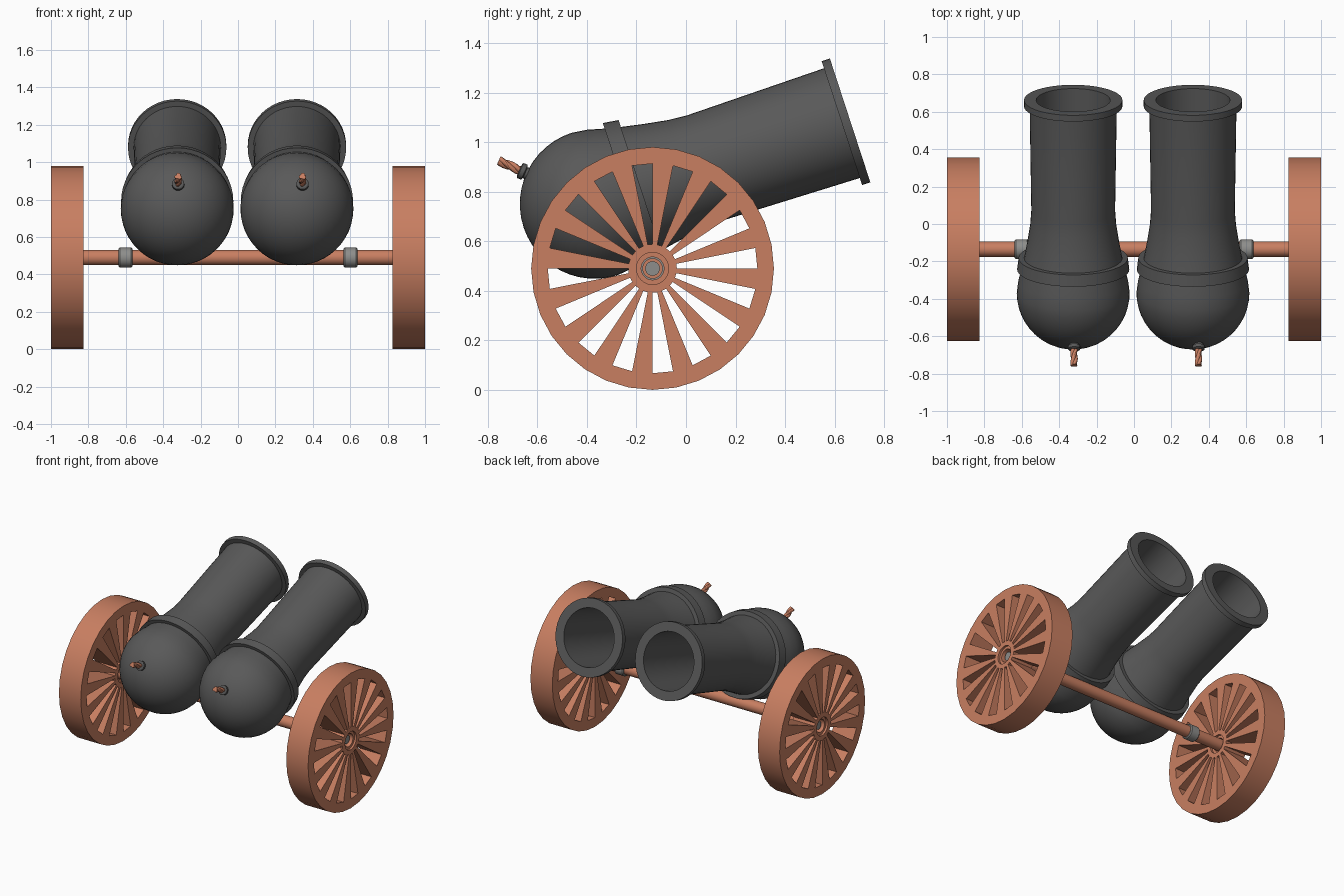
import bpy, bmesh
from math import sin, cos, pi, radians
from mathutils import Vector, Matrix

if "Cube" in bpy.data.objects:
    bpy.data.objects.remove(bpy.data.objects["Cube"])


def material(name, rgb):
    m = bpy.data.materials.new(name)
    m.diffuse_color = (*rgb, 1)
    m.use_nodes = True
    m.node_tree.nodes["Principled BSDF"].inputs["Base Color"].default_value = m.diffuse_color
    return m


COPPER = material("copper_wood", (0.58, 0.21, 0.12))
IRON = material("dark_iron", (0.10, 0.10, 0.10))
STEEL = material("light_iron", (0.27, 0.27, 0.26))


def finish(name, bm, mat):
    bmesh.ops.remove_doubles(bm, verts=bm.verts, dist=1e-5)
    bmesh.ops.recalc_face_normals(bm, faces=bm.faces)
    me = bpy.data.meshes.new(name)
    bm.to_mesh(me)
    bm.free()
    ob = bpy.data.objects.new(name, me)
    bpy.context.collection.objects.link(ob)
    me.materials.append(mat)
    bpy.ops.object.select_all(action='DESELECT')
    ob.select_set(True)
    bpy.context.view_layer.objects.active = ob
    bpy.ops.object.shade_smooth_by_angle(angle=radians(30))
    return ob


def lathe(name, profile, origin, axis, mat, seg=32, closed=False):
    """Spin (distance, radius) points around an axis."""
    q = Vector(axis).normalized().to_track_quat('Z', 'Y').to_matrix().to_4x4()
    mx = Matrix.Translation(origin) @ q
    bm = bmesh.new()
    rings = [[bm.verts.new(mx @ Vector((r * cos(2 * pi * i / seg), r * sin(2 * pi * i / seg), d)))
              for i in range(seg)] for d, r in profile]
    pairs = list(zip(rings, rings[1:]))
    if closed:
        pairs.append((rings[-1], rings[0]))
    for a, b in pairs:
        for i in range(seg):
            j = (i + 1) % seg
            bm.faces.new((a[i], a[j], b[j], b[i]))
    return finish(name, bm, mat)


def rod(name, length, r, origin, axis, mat, seg=24):
    return lathe(name, [(0, 0), (0, r), (length, r), (length, 0)], origin, axis, mat, seg)


AY, AZ = -0.135, 0.49


def wheel(name, x0, x1):
    """Rim, 16 spokes and hub cut from one 32-sided disc."""
    n, radii = 32, (0.065, 0.098, 0.423, 0.49)
    bm = bmesh.new()
    v = {(k, r, i): bm.verts.new((x, AY + R * cos(2 * pi * i / n), AZ + R * sin(2 * pi * i / n)))
         for k, x in enumerate((x0, x1)) for r, R in enumerate(radii) for i in range(n)}

    def solid(r, i):
        return 0 <= r < 3 and not (r == 1 and i % 2 == 0)

    for r in range(3):
        for i in range(n):
            if not solid(r, i):
                continue
            j = (i + 1) % n
            c = [(r, i), (r + 1, i), (r + 1, j), (r, j)]
            for k in (0, 1):
                bm.faces.new([v[(k, *p)] for p in c])
            nbrs = [(r, (i - 1) % n), (r + 1, i), (r, j), (r - 1, i)]
            for e, nb in enumerate(nbrs):
                if not solid(*nb):
                    a, b = c[e], c[(e + 1) % 4]
                    bm.faces.new((v[(0, *a)], v[(0, *b)], v[(1, *b)], v[(1, *a)]))
    return finish(name, bm, COPPER)


def rope(name, origin, axis, length, mat):
    """Twisted three-strand fuse cord."""
    q = Vector(axis).normalized().to_track_quat('Z', 'Y').to_matrix().to_4x4()
    mx = Matrix.Translation(origin) @ q
    bm = bmesh.new()
    rings = []
    for s in range(17):
        t = s / 16
        rings.append([bm.verts.new(mx @ Vector((r * cos(a), r * sin(a), t * length)))
                      for i in range(18)
                      for a in [2 * pi * i / 18 + 3.5 * t]
                      for r in [0.013 + 0.007 * abs(cos(1.5 * 2 * pi * i / 18))]])
    for a, b in zip(rings, rings[1:]):
        for i in range(18):
            j = (i + 1) % 18
            bm.faces.new((a[i], a[j], b[j], b[i]))
    bm.faces.new(rings[0])
    bm.faces.new(rings[-1])
    return finish(name, bm, mat)


# barrel profile measured back from the muzzle face
tilt = radians(18.1)
barrel_axis = (0, cos(tilt), sin(tilt))
C, R = -1.085, 0.302
dome = [(C - R * cos(a), R * sin(a)) for a in [k * pi / 24 for k in range(13)]]
outer = dome + [(-1.02, 0.294), (-0.95, 0.276), (-0.885, 0.262), (-0.80, 0.246),
                (-0.70, 0.230), (-0.62, 0.224), (-0.035, 0.233), (-0.035, 0.263), (0, 0.263)]
bore = [(0, 0.198), (-0.65, 0.185), (-0.65, 0)]
fuse_dir = Vector((0, -0.91, 0.41)).normalized()

for side, x, fx in (("left", -0.325, -0.32), ("right", 0.315, 0.345)):
    muzzle = Vector((x, 0.6625, 1.0875))
    lathe(side + "_barrel", outer + bore, muzzle, barrel_axis, IRON, 48)
    # reinforcing band
    lathe(side + "_barrel_band", [(-0.952, 0.25), (-0.952, 0.300), (-0.888, 0.292), (-0.888, 0.25)],
          muzzle, barrel_axis, IRON, 48, closed=True)
    # fuse holder and cord
    centre = muzzle + Vector(barrel_axis) * C
    centre.x = fx
    base = centre + fuse_dir * 0.285
    lathe(side + "_fuse_holder", [(0, 0), (0, 0.024), (0.022, 0.024), (0.026, 0.033), (0.044, 0.033),
                                  (0.048, 0.026), (0.048, 0)], base, fuse_dir, IRON, 16)
    rope(side + "_fuse_cord", base + fuse_dir * 0.04, fuse_dir, 0.10, COPPER)

# axle with collars, hubs and wheels
rod("axle", 1.86, 0.041, (-0.93, AY, AZ), (1, 0, 0), COPPER)
for side, s in (("left", -1), ("right", 1)):
    wheel(side + "_wheel", s * 0.825, s * 1.0)
    lathe(side + "_hub_ring", [(0.84, 0.046), (0.84, 0.066), (0.985, 0.066), (0.985, 0.046)],
          (0, AY, AZ), (s, 0, 0), COPPER, closed=True)
    rod(side + "_axle_pin", 0.06, 0.03, (s * 0.91, AY, AZ), (s, 0, 0), STEEL, 12)
    lathe(side + "_axle_collar", [(0.565, 0.038), (0.565, 0.047), (0.571, 0.053), (0.632, 0.053),
                                  (0.638, 0.047), (0.638, 0.038)],
          (0, AY, AZ), (s, 0, 0), STEEL, 24, closed=True)
